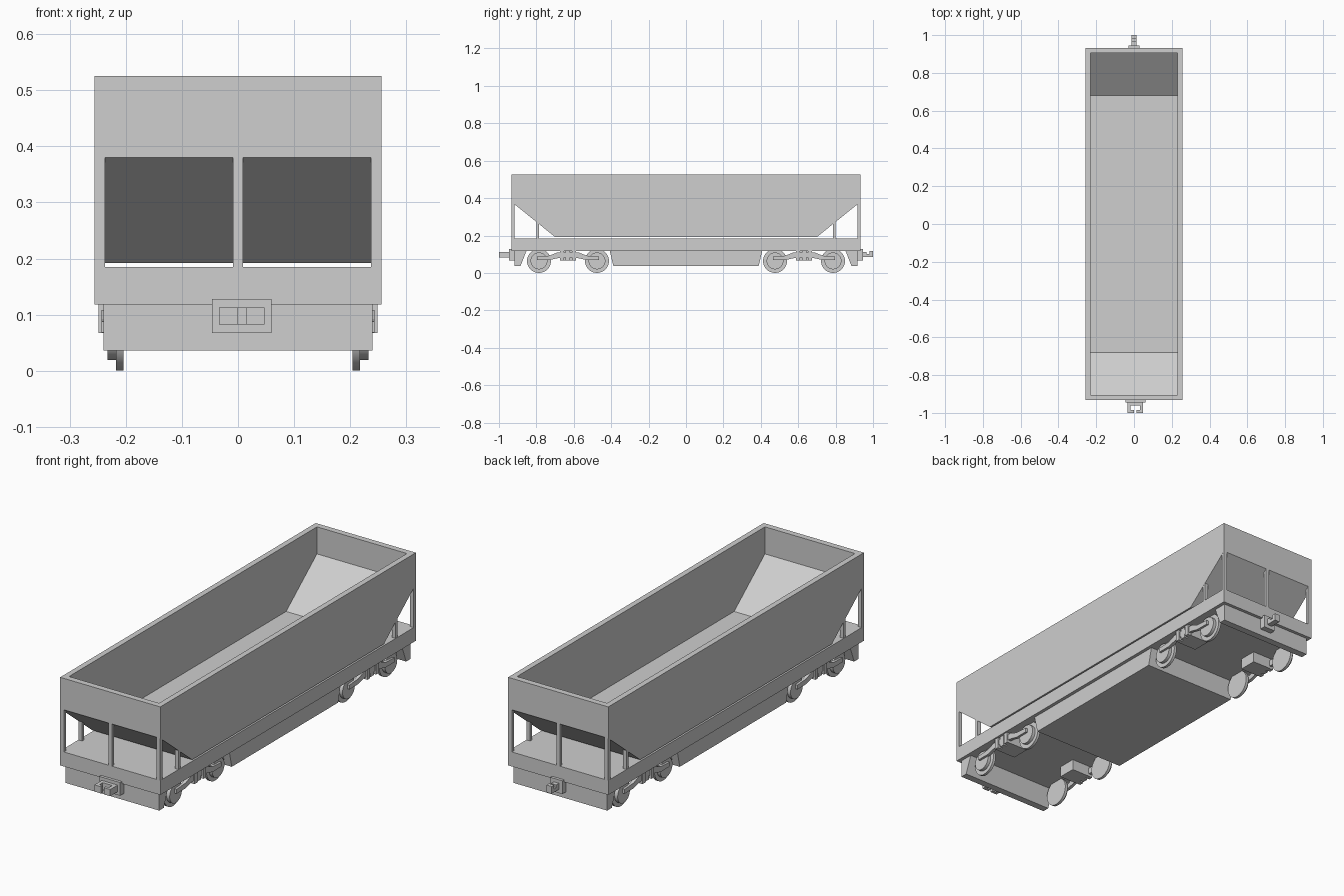
import bpy, bmesh, math
from mathutils import Matrix, Vector

if "Cube" in bpy.data.objects:
    bpy.data.objects.remove(bpy.data.objects["Cube"])

grey = bpy.data.materials.new("plain_grey")
grey.use_nodes = True
grey.diffuse_color = (0.62, 0.62, 0.62, 1)
grey.node_tree.nodes["Principled BSDF"].inputs["Base Color"].default_value = grey.diffuse_color


def finish(name, bm):
    bmesh.ops.recalc_face_normals(bm, faces=bm.faces)
    mesh = bpy.data.meshes.new(name)
    bm.to_mesh(mesh)
    bm.free()
    mesh.materials.append(grey)
    obj = bpy.data.objects.new(name, mesh)
    bpy.context.collection.objects.link(obj)
    return obj


def prism(name, pts, lo, hi, axis="x"):
    """Extrude a (y, z) profile along x, or an (x, y) profile along z."""
    bm = bmesh.new()
    place = (lambda a, b: (lo, a, b)) if axis == "x" else (lambda a, b: (a, b, lo))
    face = bm.faces.new([bm.verts.new(place(a, b)) for a, b in pts])
    side = bmesh.ops.extrude_face_region(bm, geom=[face])["geom"]
    shift = Vector((hi - lo, 0, 0)) if axis == "x" else Vector((0, 0, hi - lo))
    bmesh.ops.translate(bm, vec=shift, verts=[v for v in side if isinstance(v, bmesh.types.BMVert)])
    return finish(name, bm)


def box(name, x, y, z):
    return prism(name, [(y[0], z[0]), (y[1], z[0]), (y[1], z[1]), (y[0], z[1])], *sorted(x))


def disc(name, x, y, z, radius, width):
    bm = bmesh.new()
    bmesh.ops.create_cone(bm, cap_ends=True, segments=32, radius1=radius, radius2=radius, depth=width)
    bmesh.ops.transform(bm, verts=bm.verts,
                        matrix=Matrix.Translation((x, y, z)) @ Matrix.Rotation(math.pi / 2, 4, "Y"))
    obj = finish(name, bm)
    bpy.ops.object.select_all(action="DESELECT")
    obj.select_set(True)
    bpy.context.view_layer.objects.active = obj
    bpy.ops.object.shade_smooth_by_angle(angle=math.radians(40))


def mirrored(half):
    """Complete a profile that is symmetric about y = 0."""
    return half + [(-y, z) for y, z in reversed(half)]


W, L = 0.256, 0.933
DECK, SILL, BELLY = 0.185, 0.118, 0.036

# Hopper with sloping ends, hollowed out by a smaller profile
hopper = prism("hopper", mirrored([(-L, 0.525), (-L, 0.38), (-0.70, 0.192)]), -W, W)
cutter = prism("hopper_cutter", mirrored([(-0.905, 0.6), (-0.905, 0.40), (-0.68, 0.22)]), -0.23, 0.23)
cutter.hide_render = True
cut = hopper.modifiers.new("hollow", "BOOLEAN")
cut.operation, cut.solver, cut.object = "DIFFERENCE", "EXACT", cutter
bpy.context.view_layer.objects.active = hopper
bpy.ops.object.modifier_apply(modifier=cut.name)
bpy.data.objects.remove(cutter)

# Underframe and belly
box("deck", (-W, W), (-L, L), (SILL, DECK))
prism("belly", mirrored([(-0.408, SILL), (-0.388, BELLY)]), -0.24, 0.24)

for end, ename in ((-1, "front"), (1, "back")):
    # End sill below the deck
    prism(ename + "_end_sill",
          [(end * y, z) for y, z in ((0.918, SILL), (0.918, BELLY), (0.885, BELLY), (0.853, SILL))],
          -0.24, 0.24)
    # Posts between the deck and the hopper
    outer = sorted((end * L, end * (L - 0.016)))
    box(ename + "_centre_post", (-0.009, 0.009), outer, (DECK, 0.38))
    for side, sname in ((-1, "right"), (1, "left")):
        tag = f"{ename}_{sname}_"
        px = (side * 0.237, side * 0.2555)
        box(tag + "corner_post", px, outer, (DECK, 0.38))
        box(tag + "slope_post", px, sorted((end * 0.80, end * 0.786)), (DECK, 0.275))

        # Bogie: wheels, side frame and bolster
        mid = end * 0.631
        for d in (-0.155, 0.155):
            disc(tag + "wheel_flange", side * 0.2105, mid + d, 0.064, 0.064, 0.013)
            disc(tag + "wheel_tread", side * 0.2245, mid + d, 0.064, 0.045, 0.016)
            s = 1 if d > 0 else -1
            arm = [(0.165, 0.068), (0.165, 0.088), (0.10, 0.092), (0.06, 0.108),
                   (0.0, 0.108), (0.0, 0.084), (0.06, 0.078), (0.10, 0.068)]
            prism(tag + "frame_arm", [(mid + s * y, z) for y, z in arm], *sorted((side * 0.228, side * 0.243)))
            box(tag + "frame_column", (side * 0.215, side * 0.249),
                sorted((mid + s * 0.022, mid + s * 0.042)), (0.067, SILL))
        box(tag + "spring_block", (side * 0.215, side * 0.244), (mid - 0.012, mid + 0.012), (0.067, SILL))
        box(tag + "bolster", (side * 0.135, side * 0.23), (mid - 0.043, mid + 0.043), (0.067, SILL))

# Front coupler: plate and open pocket
box("front_coupler_plate", (-0.046, 0.06), (-0.946, -0.91), (0.067, 0.128))
pocket = [(-0.034, -0.945), (-0.034, -1.0), (0.0, -1.0), (0.0, -0.986), (-0.018, -0.986), (-0.018, -0.962),
          (0.031, -0.962), (0.031, -0.986), (0.014, -0.986), (0.014, -1.0), (0.047, -1.0), (0.047, -0.945)]
prism("front_coupler_pocket", pocket, 0.082, 0.113, axis="z")

# Back coupler: plate and upturned hook
box("back_coupler_plate", (-0.03, 0.03), (0.91, 0.946), (0.067, 0.128))
hook = [(0.945, 0.084), (1.0, 0.084), (1.0, 0.118), (0.982, 0.118), (0.982, 0.1), (0.966, 0.1),
        (0.966, 0.112), (0.945, 0.112)]
prism("back_coupler_hook", hook, -0.013, 0.013)
